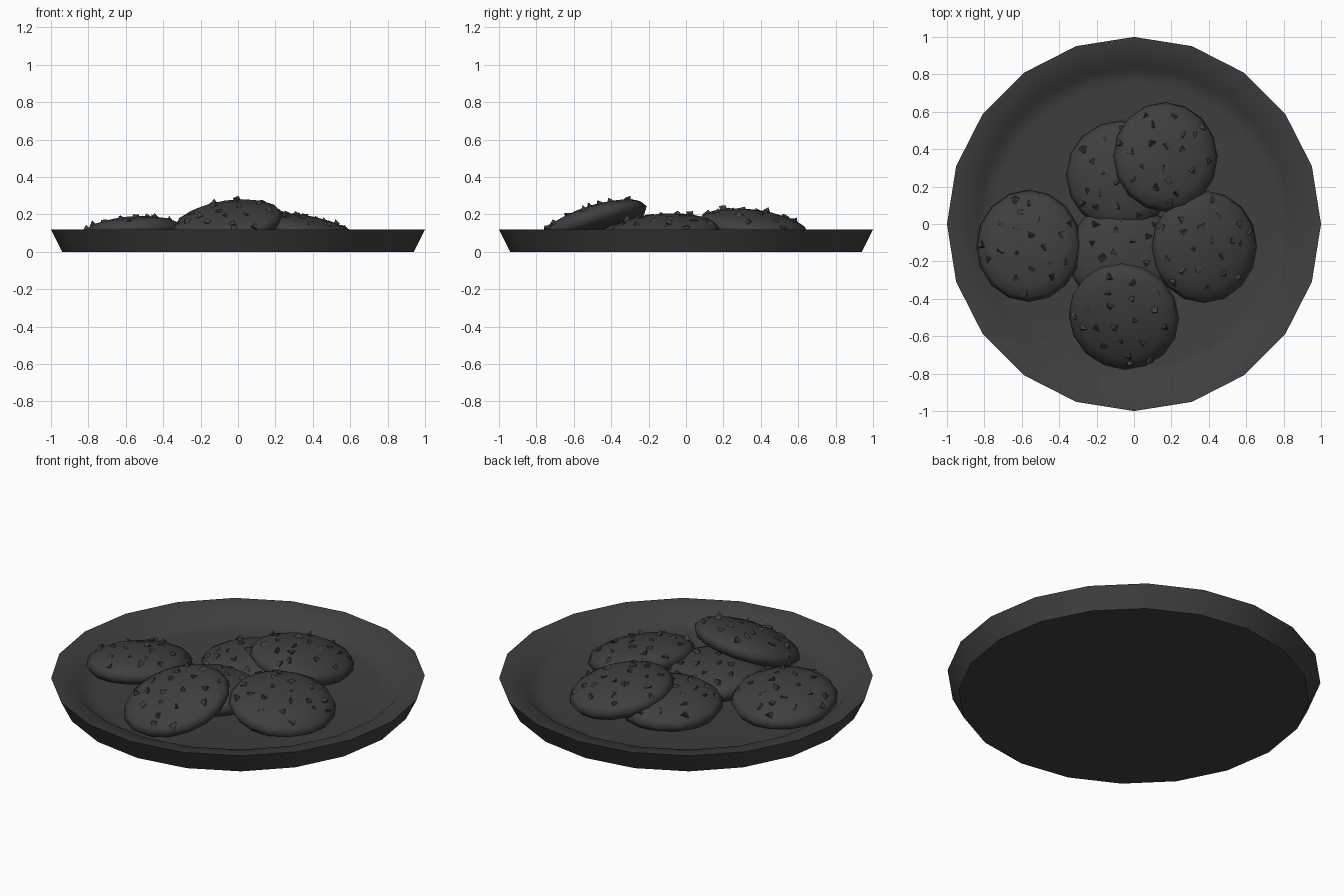
import bpy, bmesh, math, random
from mathutils import Vector, Matrix, Euler

if "Cube" in bpy.data.objects:
    bpy.data.objects.remove(bpy.data.objects["Cube"])

random.seed(4)
dark = bpy.data.materials.new("dark_grey")
dark.diffuse_color = (0.05, 0.05, 0.05, 1)
dark.use_nodes = True
dark.node_tree.nodes["Principled BSDF"].inputs["Base Color"].default_value = dark.diffuse_color


def finish(name, bm, smooth=None):
    bmesh.ops.recalc_face_normals(bm, faces=bm.faces)
    me = bpy.data.meshes.new(name)
    bm.to_mesh(me)
    bm.free()
    me.materials.append(dark)
    ob = bpy.data.objects.new(name, me)
    bpy.context.collection.objects.link(ob)
    if smooth:
        bpy.ops.object.select_all(action='DESELECT')
        ob.select_set(True)
        bpy.context.view_layer.objects.active = ob
        bpy.ops.object.shade_smooth_by_angle(angle=math.radians(smooth))
    return ob


def lathe(profile, sides):
    """Closed solid of revolution; the first and last rings become caps."""
    bm = bmesh.new()
    rings = [[bm.verts.new((r * math.cos(2 * math.pi * i / sides),
                            r * math.sin(2 * math.pi * i / sides), z))
              for i in range(sides)] for r, z in profile]
    for a, b in zip(rings, rings[1:]):
        for i in range(sides):
            j = (i + 1) % sides
            bm.faces.new((a[i], a[j], b[j], b[i]))
    bm.faces.new(rings[0])
    bm.faces.new(rings[-1])
    return bm


# plate: low-poly dish with a nearly flat rim stepping down to the floor
finish("plate", lathe([(0.94, 0), (1, 0.12), (0.88, 0.10),
                       (0.84, 0.055), (0.76, 0.04)], 20), 40)

# cookie: rounded disc with a domed top
DOME = [(0.292, 0.03), (0.272, 0.062), (0.215, 0.088), (0.12, 0.108), (0.03, 0.115)]
BASE = [(0.2, -0.022), (0.265, -0.01)]


def dome_height(r):
    for (r0, z0), (r1, z1) in zip(DOME, DOME[1:]):
        if r1 <= r <= r0:
            return z0 + (z1 - z0) * (r0 - r) / (r0 - r1)
    return DOME[-1][1]


def chips(count):
    """Small angular chunks mostly sunk into the dome, spread on a spiral."""
    bm = bmesh.new()
    turn = random.uniform(0, 6.28)
    for k in range(count):
        r = 0.265 * math.sqrt((k + 0.6) / count)
        a = turn + k * 2.4 + random.uniform(-0.3, 0.3)
        rot = Euler([random.uniform(0, 6.28) for _ in range(3)]).to_matrix().to_4x4()
        pos = Vector((r * math.cos(a), r * math.sin(a), dome_height(r) - 0.004))
        bmesh.ops.create_cone(bm, cap_ends=True, segments=random.choice((3, 4)),
                              radius1=random.uniform(0.02, 0.028), radius2=0.007,
                              depth=0.032, matrix=Matrix.Translation(pos) @ rot)
    return bm


# position of underside centre, tilt of the upward normal, oval scale
COOKIES = {
    "left": ((-0.56, -0.12, 0.07), (-0.07, 0.10), (0.96, 1.03)),
    "middle": ((-0.06, -0.17, 0.06), (0.0, 0.03), (1.0, 1.0)),
    "right": ((0.37, -0.12, 0.075), (0.2, -0.06), (0.98, 1.03)),
    "back_upper": ((0.165, 0.355, 0.105), (0.12, 0.12), (0.96, 1.01)),
    "back_lower": ((-0.07, 0.26, 0.06), (-0.05, 0.05), (1.0, 1.0)),
    "front": ((-0.05, -0.485, 0.125), (-0.15, -0.32), (1.02, 1.02)),
}
for name, (pos, tilt, oval) in COOKIES.items():
    normal = Vector((*tilt, 1)).normalized()
    m = (Matrix.Translation(pos)
         @ Vector((0, 0, 1)).rotation_difference(normal).to_matrix().to_4x4()
         @ Matrix.Diagonal((*oval, 1, 1)))
    finish("cookie_" + name, lathe(BASE + DOME, 16), 80).matrix_world = m
    finish("chips_" + name, chips(20)).matrix_world = m
